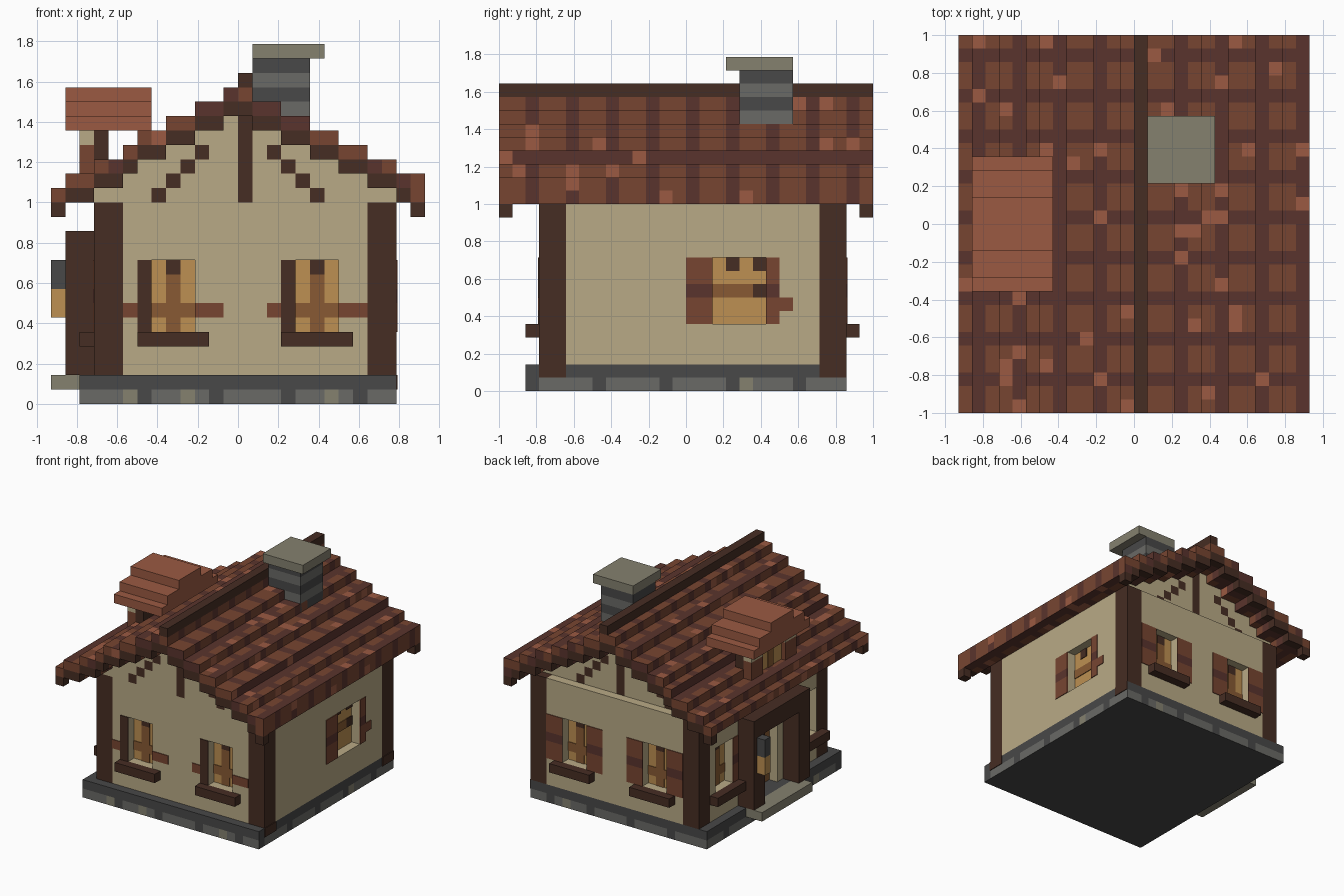
import bpy, bmesh, random
from mathutils import Vector

random.seed(4)
if "Cube" in bpy.data.objects:
    bpy.data.objects.remove(bpy.data.objects["Cube"])
V = 1 / 14   # one block
P = 0.08     # painted plate thickness in blocks

# Flat colours
HEX = {"dark_wood": "462d23", "plaster": "b9aa86", "dark_stone": "484848",
       "mid_stone": "6a6a66", "light_stone": "85816f", "tile_dark": "5a342d",
       "tile_brown": "774531", "terracotta": "9b5a42", "amber": "bd9052",
       "window_wood": "885a33"}
MATS = {}


def linear(c):
    return c / 12.92 if c <= 0.04045 else ((c + 0.055) / 1.055) ** 2.4


for name, h in HEX.items():
    m = bpy.data.materials.new(name)
    col = [linear(int(h[i:i + 2], 16) / 255) for i in (0, 2, 4)] + [1]
    m.use_nodes = True
    m.diffuse_color = col
    bsdf = next(n for n in m.node_tree.nodes if n.type == "BSDF_PRINCIPLED")
    bsdf.inputs["Base Color"].default_value = col
    bsdf.inputs["Roughness"].default_value = 0.9
    MATS[name] = m
ORDER = list(HEX)


def finish(name, bm):
    bm.normal_update()
    me = bpy.data.meshes.new(name)
    used = sorted({f.material_index for f in bm.faces})
    for f in bm.faces:
        f.material_index = used.index(f.material_index)
    bm.to_mesh(me)
    bm.free()
    for u in used:
        me.materials.append(MATS[ORDER[u]])
    bpy.context.scene.collection.objects.link(bpy.data.objects.new(name, me))


def part(name, boxes):
    """One object from (colour, x0, x1, y0, y1, z0, z1) boxes in blocks."""
    bm = bmesh.new()
    for mat, x0, x1, y0, y1, z0, z1 in boxes:
        vs = bmesh.ops.create_cube(bm, size=V)["verts"]
        lo, hi = Vector((x0, y0, z0)), Vector((x1, y1, z1))
        for v in vs:
            v.co = Vector([v.co[i] * (hi - lo)[i] + V * (lo + hi)[i] / 2 for i in range(3)])
        for f in {f for v in vs for f in v.link_faces}:
            f.material_index = ORDER.index(mat)
    finish(name, bm)


def blocks(name, cells, colour):
    """Outer skin of a set of blocks; colour(cell, axis, sign) names each face's colour."""
    bm, verts = bmesh.new(), {}
    for c in sorted(cells):
        for ax in range(3):
            for s in (0, 1):
                n = list(c)
                n[ax] += 2 * s - 1
                if tuple(n) in cells:
                    continue
                loop = []
                for a, b in ((0, 0), (1, 0), (1, 1), (0, 1)):
                    q = list(c)
                    q[ax] += s
                    q[(ax + 1) % 3] += a
                    q[(ax + 2) % 3] += b
                    q = tuple(q)
                    if q not in verts:
                        verts[q] = bm.verts.new(Vector(q) * V)
                    loop.append(verts[q])
                f = bm.faces.new(loop if s else loop[::-1])
                f.material_index = ORDER.index(colour(c, ax, s))
    finish(name, bm)


# Walls: u runs along the wall, d points outward
def on_wall(side, items):
    out = []
    for m, u0, u1, d0, d1, z0, z1 in items:
        if side == "front":
            out.append((m, u0, u1, -11 - d1, -11 - d0, z0, z1))
        elif side == "back":
            out.append((m, u0, u1, 12 + d0, 12 + d1, z0, z1))
        elif side == "right":
            out.append((m, 11 + d0, 11 + d1, u0, u1, z0, z1))
        else:
            out.append((m, -10 - d1, -10 - d0, u0, u1, z0, z1))
    return out


def wall(side, u0, u1, top, openings):
    items, u = [], u0
    for a, b, lo, hi in openings:
        items += [("plaster", u, a, -2, 0, 2, top), ("plaster", a, b, -2, 0, hi, top)]
        if lo > 2:
            items.append(("plaster", a, b, -2, 0, 2, lo))
        u = b
    items.append(("plaster", u, u1, -2, 0, 2, top))
    part(side + "_wall", on_wall(side, items))


def pane(a, b, z0=5, z1=10):
    """Recessed pane with crossed bars."""
    mid = (a + b) / 2
    return [("amber", a, b, -1.5, -1, z0, z1),
            ("window_wood", mid - .5, mid + .5, -1, P - 1, z0, z1 - 1),
            ("window_wood", a, b, -1, P - 1.01, 6, 7),
            ("dark_wood", mid - .5, mid + .5, -1, P - 1, z1 - 1, z1)]


def shutter(a, b):
    return [("tile_brown", a, b, 0, P, 5, 7), ("tile_dark", a, b, 0, P, 7, 8),
            ("tile_brown", a, b, 0, P, 8, 10)]


def sill(a, b):
    return [("dark_wood", a, b, 0, 1, 4, 5)]


pair = [(-6, -3, 5, 10), (4, 7, 5, 10)]
wall("front", -8, 9, 14, pair)
wall("back", -8, 9, 14, pair)
wall("right", -9, 10, 15, [(2, 6, 5, 10)])
wall("left", -9, 10, 15, [(-9, -6, 5, 10), (-2, 2, 2, 10), (6, 9, 5, 10)])

for a, label in ((-6, "right"), (4, "left")):
    part("front_window_" + label, on_wall("front", pane(a, a + 3) + sill(a - 1, a + 4) + [
        ("dark_wood", a - 1, a, 0, P, 5, 10),
        ("tile_brown", a - 2, a - 1, 0, P, 6, 7),
        ("tile_brown", a + 3, a + 5, 0, P, 6, 7)]))
    part("back_window_" + label, on_wall(
        "back", pane(a, a + 3) + sill(a - 1, a + 4) + shutter(a - 2, a) + shutter(a + 3, a + 5)))
part("right_window", on_wall("right", shutter(0, 2) + shutter(6, 7) + [
    ("amber", 2, 6, -1.5, -1, 5, 10), ("window_wood", 2, 5, -1, P - 1, 7, 8),
    ("dark_wood", 5, 6, -1, P - 1, 7, 8), ("dark_wood", 3, 4, -1, P - 1, 9, 10),
    ("dark_wood", 5, 6, -1, P - 1, 9, 10), ("tile_brown", 7, 8, 0, P, 6, 7)]))
for a, label in ((-9, "front"), (6, "back")):
    part("left_window_" + label, on_wall(
        "left", pane(a, a + 3) + sill(a - 1, a + 4) + shutter(a - 1 if a > 0 else a + 3,
                                                           a if a > 0 else a + 4)))

# Corner posts, with feet painted over the stone base
part("corner_posts", [("dark_wood", x, x + 2, y, y + 2, 2, 14) for x in (-10, 9) for y in (-11, 10)]
     + [("dark_wood", 11, 11 + P, y, y + 2, 1, 2) for y in (-11, 10)])

# Door and porch
part("door", on_wall("left", [
    ("window_wood", -2, 2, -1.5, -1, 2, 10), ("amber", -1, 1, -1, P - 1, 7, 9),
    ("dark_wood", 1, 1.5, -1, P - 1, 5, 6)]))
part("porch_frame", [("dark_wood", -12, -10, y, y + 2, 2, 10) for y in (-5, 3)]
     + [("dark_wood", -12, -10, -5, 5, 10, 12)])
part("porch_step", [("light_stone", -13, -11, -4, 5, 1, 2)])
part("lamp", [("amber", -13, -12, 3.5, 4.5, 6, 8), ("dark_stone", -13, -12, 3.5, 4.5, 8, 10)])


# Stone base
def stone(c, ax, s):
    i, j, k = c
    if k == 1 or ax == 2:
        return "dark_stone"
    along = j if ax == 0 else i
    if along % 5 == 3:
        return "dark_stone"
    return "light_stone" if random.random() < 0.1 else "mid_stone"


blocks("stone_base", {(i, j, k) for i in range(-11, 11) for j in range(-12, 12)
                      for k in (0, 1)}, stone)


# Stepped roof
def roof_top(i):
    if i <= -9:
        return 16 + (i + 12) // 2
    return 16 + (12 - (i if i >= 0 else -i - 1)) // 2


def tile(c, ax, s):
    i, j, k = c
    if random.random() < 0.07:
        return "terracotta"
    if ax == 1:
        return random.choice(("tile_brown", "tile_brown", "tile_dark"))
    dark = j % 3 == 0 or (ax == 2 and i % 3 == 0) or (ax == 0 and k == 17)
    return "tile_dark" if dark else "tile_brown"


roof, trim = set(), set()
for i in range(-13, 13):
    t = roof_top(i)
    for j in range(-14, 14):
        end = j in (-14, 13)
        roof.add((i, j, t - 1))
        if i in (-13, 12):
            roof.add((i, j, 14))
            if end:
                trim.add((i, j, 13))
        else:
            (trim if end else roof).add((i, j, t - 2))
blocks("roof_tiles", roof, tile)
blocks("gable_trim", trim, lambda c, ax, s: "dark_wood")
part("roof_ridge", [("dark_wood", 0, 1, -14, 14, 22, 23)])


# Gables with a king post and diagonal struts
def gable(c, ax, s):
    i, j, k = c
    a = i if i >= 0 else -i - 1
    return "dark_wood" if i == 0 or (2 <= a <= 5 and k == 19 - a) else "plaster"


for name, rows in (("front_gable", (-11, -10)), ("back_gable", (10,))):
    blocks(name, {(i, j, k) for i in range(-10, 11) for j in rows
                  for k in range(14, roof_top(i) - 2)}, gable)

# Chimney
part("chimney", [("mid_stone" if z % 2 == 0 else "dark_stone", 1, 5, 4, 8, z, z + 1)
                 for z in range(19, 24)] + [("light_stone", 1, 6, 3, 8, 24, 25)])

# Dormer
part("dormer_roof", [("terracotta", -12, -6, -w, w, 19 + n, 20 + n)
                     for n, w in enumerate((5, 4, 2))])
dormer = [("amber", -10.5, -10, -2, 2, 16, 19), ("window_wood", -10.6, -10.5, -.5, .5, 16, 19)]
for y in (-4, 2):
    dormer += [("plaster", -11, -10, y, y + 2, 18, 19), ("tile_brown", -11, -10, y, y + 2, 16, 18),
               ("dark_wood", -10, -9, y, y + 2, 17, 19)]
part("dormer_front", dormer)
